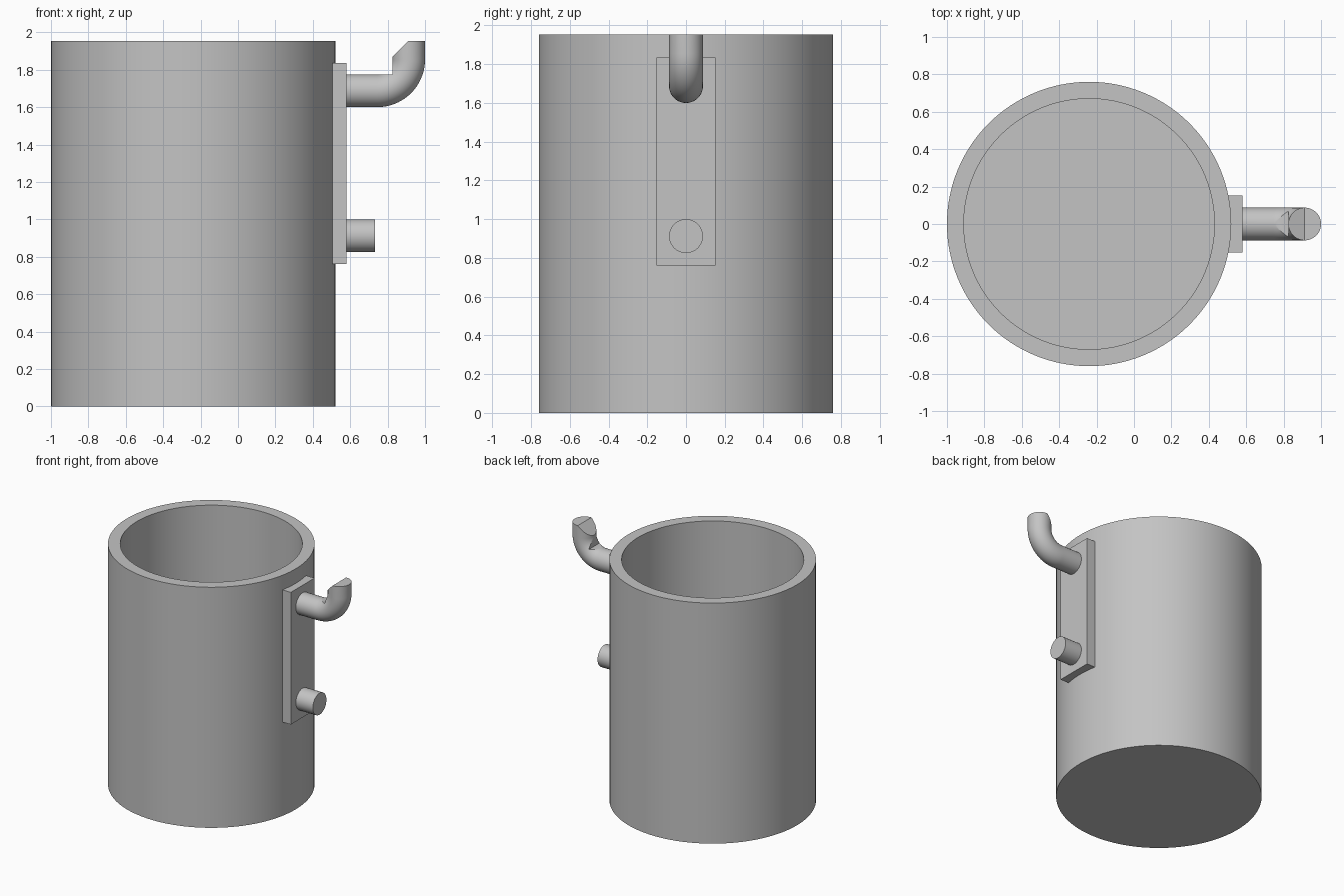
import bpy, bmesh, math

if "Cube" in bpy.data.objects:
    bpy.data.objects.remove(bpy.data.objects["Cube"])

CX = -0.24          # cup axis
ROD = 0.0875        # rod radius

grey = bpy.data.materials.new("plain grey")
grey.diffuse_color = (0.55, 0.55, 0.55, 1)
grey.use_nodes = True
grey.node_tree.nodes["Principled BSDF"].inputs["Base Color"].default_value = grey.diffuse_color


def make(name, bm, smooth=True):
    bmesh.ops.recalc_face_normals(bm, faces=bm.faces)
    mesh = bpy.data.meshes.new(name)
    bm.to_mesh(mesh)
    bm.free()
    mesh.materials.append(grey)
    obj = bpy.data.objects.new(name, mesh)
    bpy.context.collection.objects.link(obj)
    if smooth:
        shade(obj)
    return obj


def shade(obj):
    bpy.ops.object.select_all(action='DESELECT')
    obj.select_set(True)
    bpy.context.view_layer.objects.active = obj
    bpy.ops.object.shade_smooth_by_angle(angle=math.radians(30))


def swept_rod(name, path, sides=48):
    """Round rod along (x, z, angle) stations in the y = 0 plane."""
    bm = bmesh.new()
    rings = []
    for x, z, a in path:
        ring = []
        for i in range(sides):
            t = 2 * math.pi * i / sides
            u, y = ROD * math.cos(t), ROD * math.sin(t)
            ring.append(bm.verts.new((x - u * math.sin(a), y, z + u * math.cos(a))))
        rings.append(ring)
    for r0, r1 in zip(rings, rings[1:]):
        for i in range(sides):
            j = (i + 1) % sides
            bm.faces.new((r0[i], r0[j], r1[j], r1[i]))
    bm.faces.new(rings[0])
    bm.faces.new(rings[-1])
    return make(name, bm, smooth=False)


# Cup: lathed wall with a closed floor
bm = bmesh.new()
sides = 128
profile = [(0.76, 0), (0.76, 1.953), (0.67, 1.953), (0.67, 0.09)]
rings = [[bm.verts.new((CX + r * math.cos(2 * math.pi * i / sides),
                        r * math.sin(2 * math.pi * i / sides), z))
          for i in range(sides)] for r, z in profile]
for r0, r1 in zip(rings, rings[1:]):
    for i in range(sides):
        j = (i + 1) % sides
        bm.faces.new((r0[i], r0[j], r1[j], r1[i]))
bm.faces.new(rings[0])
bm.faces.new(rings[-1])
make("cup", bm)

# Mounting plate, its back sunk into the cup wall
bm = bmesh.new()
bmesh.ops.create_cube(bm, size=1)
for v in bm.verts:
    v.co = (0.5425 + v.co.x * 0.077, v.co.y * 0.305, 1.2985 + v.co.z * 1.073)
make("mounting_plate", bm, smooth=False)

# Lower peg
shade(swept_rod("lower_peg", [(0.55, 0.9125, 0), (0.733, 0.9125, 0)]))

# Hook: straight rod, quarter bend, short upright
bend_x, bend_z, bend_r = 0.745, 1.855, 0.1675
path = [(0.55, bend_z - bend_r, 0)]
for k in range(25):
    a = math.pi / 2 * k / 24
    path.append((bend_x + bend_r * math.sin(a), bend_z - bend_r * math.cos(a), a))
path.append((bend_x + bend_r, 1.953, math.pi / 2))
hook = swept_rod("hook", path)

# Cutter that squares the inner corner and bevels the tip
outline = [(0.62, 1.7755), (0.825, 1.7755), (0.825, 1.867),
           (0.96, 2.002), (0.96, 2.2), (0.62, 2.2)]
bm = bmesh.new()
face = bm.faces.new([bm.verts.new((x, -0.2, z)) for x, z in outline])
ext = bmesh.ops.extrude_face_region(bm, geom=[face])
for v in ext["geom"]:
    if isinstance(v, bmesh.types.BMVert):
        v.co.y = 0.2
cutter = make("hook_cutter", bm, smooth=False)
cutter.hide_render = True
cutter.hide_viewport = True

mod = hook.modifiers.new("corner cut", 'BOOLEAN')
mod.operation = 'DIFFERENCE'
mod.solver = 'EXACT'
mod.object = cutter
bpy.context.view_layer.objects.active = hook
bpy.ops.object.modifier_apply(modifier=mod.name)
bpy.data.objects.remove(cutter)
shade(hook)
